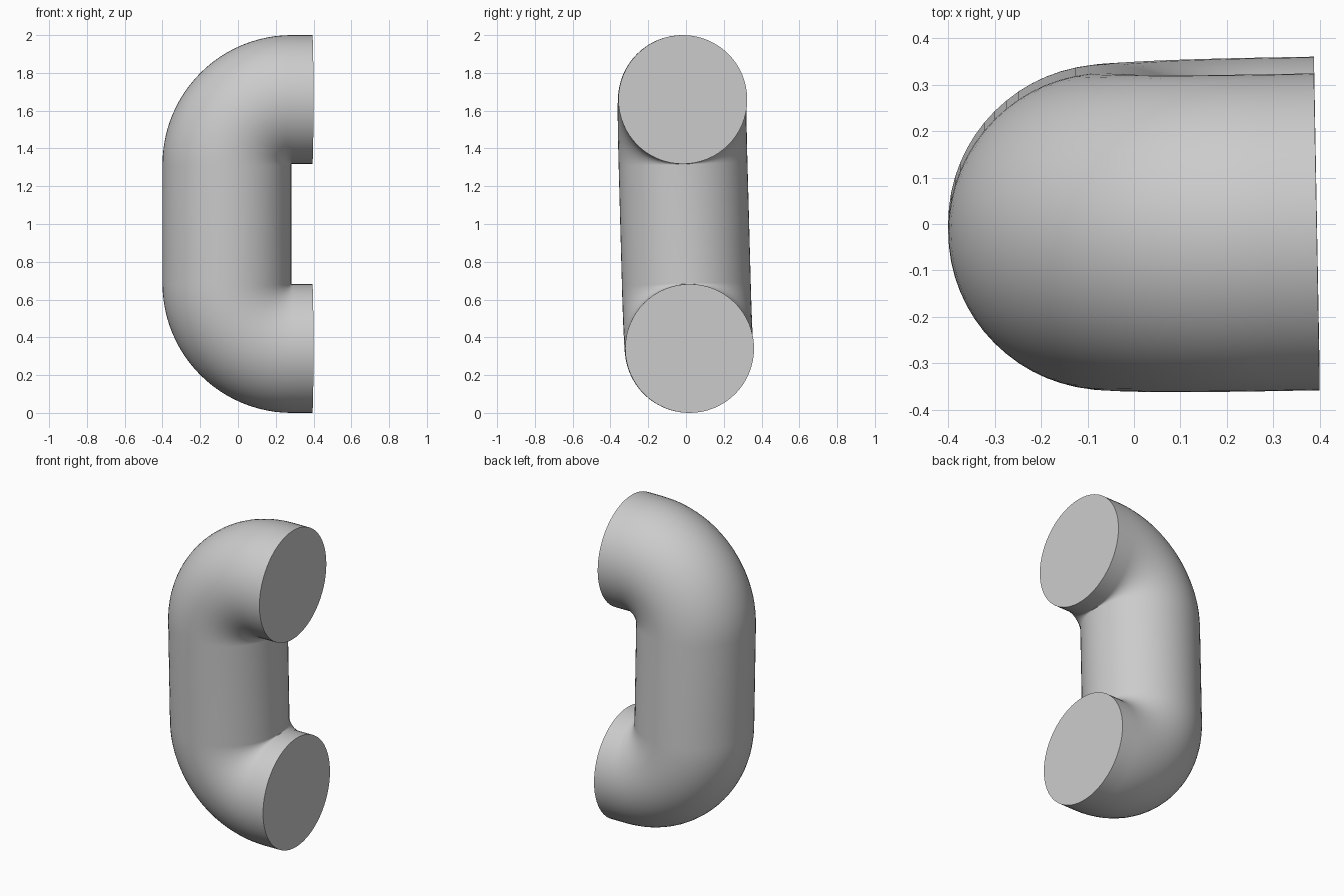
import bpy, bmesh, math
from mathutils import Vector

cube = bpy.data.objects.get("Cube")
if cube:
    bpy.data.objects.remove(cube, do_unlink=True)

RADIUS = 0.341      # pipe radius
BEND = 0.344        # centreline radius of each elbow
SIDES = 64
STEPS = 24
LEG = Vector((1, 0.018, 0)).normalized()            # direction of both open ends
TOP = Vector((-0.059, -0.025, 2 - RADIUS))          # where the centrelines meet
BOTTOM = Vector((-0.059, 0.011, RADIUS))
END = 0.4525                                        # corner to open end
AXIS = (TOP - BOTTOM).normalized()


def elbow(corner, away):
    """Centreline points and directions from the upright out to the open end."""
    centre = corner + (LEG - away) * BEND
    path = []
    for i in range(STEPS + 1):
        a = math.pi / 2 * i / STEPS
        point = centre + (away * math.sin(a) - LEG * math.cos(a)) * BEND
        path.append((point, LEG * math.sin(a) + away * math.cos(a)))
    path.append((corner + LEG * END, LEG))
    return path


# Full centreline: lower end, lower elbow, upright, upper elbow, upper end
lower = [(p, -t) for p, t in reversed(elbow(BOTTOM, -AXIS))]
path = lower + elbow(TOP, AXIS)

# Sweep a circle along the centreline
bm = bmesh.new()
rings = []
for point, tangent in path:
    t = tangent.normalized()
    side = Vector((0, 1, 0))
    side = (side - t * side.dot(t)).normalized()
    up = t.cross(side)
    ring = []
    for k in range(SIDES):
        a = math.tau * k / SIDES
        ring.append(bm.verts.new(point + (side * math.cos(a) + up * math.sin(a)) * RADIUS))
    rings.append(ring)
for r0, r1 in zip(rings, rings[1:]):
    for k in range(SIDES):
        n = (k + 1) % SIDES
        bm.faces.new((r0[k], r0[n], r1[n], r1[k]))

# Flat end caps
bm.faces.new(list(reversed(rings[0])))
bm.faces.new(rings[-1])
bmesh.ops.recalc_face_normals(bm, faces=bm.faces)
mesh = bpy.data.meshes.new("bent_pipe")
bm.to_mesh(mesh)
bm.free()

pipe = bpy.data.objects.new("bent_pipe", mesh)
bpy.context.collection.objects.link(pipe)

# Plain grey
grey = bpy.data.materials.new("light_grey")
grey.use_nodes = True
colour = (0.6, 0.6, 0.6, 1)
grey.diffuse_color = colour
grey.node_tree.nodes["Principled BSDF"].inputs["Base Color"].default_value = colour
mesh.materials.append(grey)

bpy.ops.object.select_all(action='DESELECT')
pipe.select_set(True)
bpy.context.view_layer.objects.active = pipe
bpy.ops.object.shade_smooth_by_angle(angle=math.radians(30))
